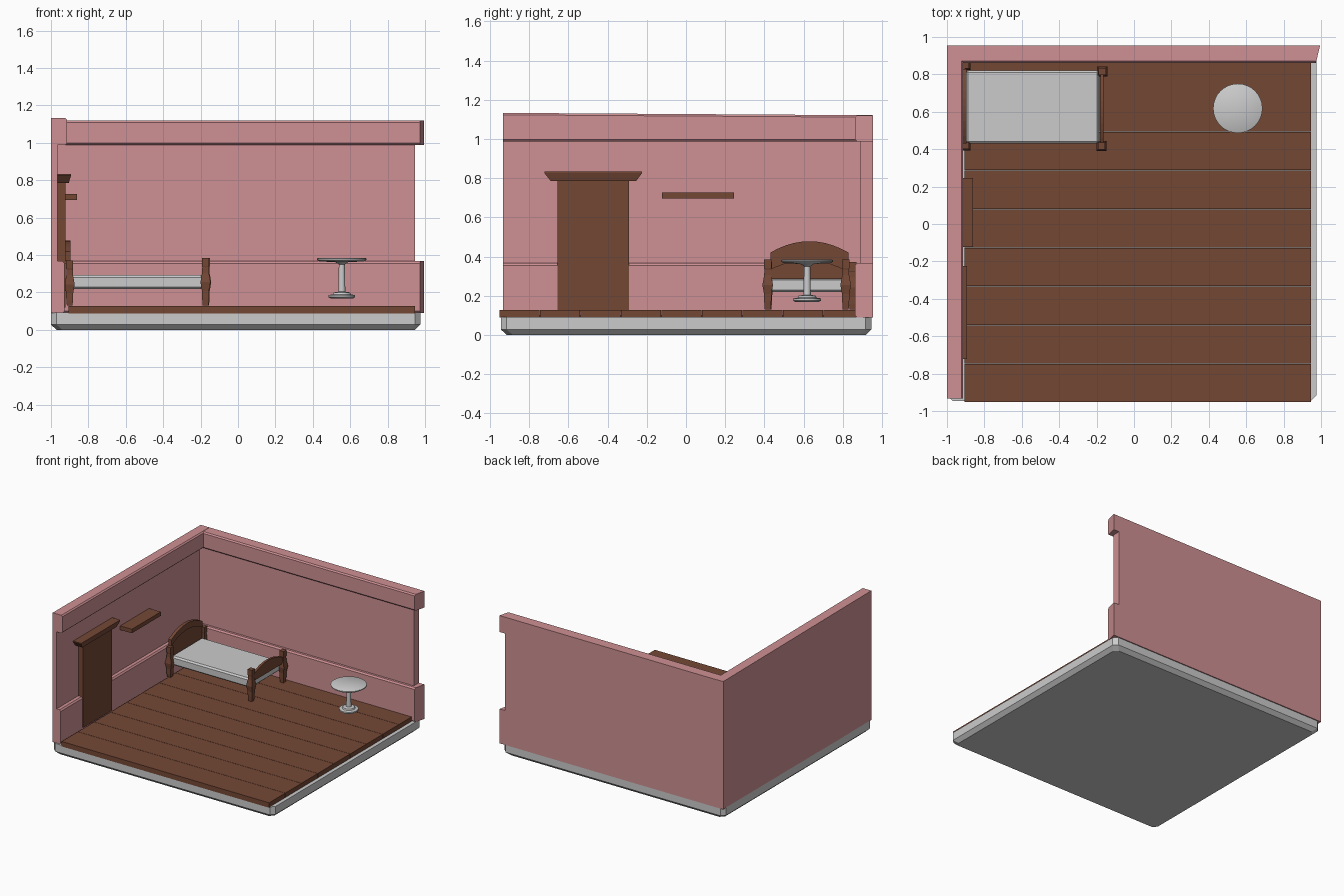
import bpy, bmesh, math
from mathutils import Vector

if "Cube" in bpy.data.objects:
    bpy.data.objects.remove(bpy.data.objects["Cube"])


def material(name, rgb):
    m = bpy.data.materials.new(name)
    m.diffuse_color = (*rgb, 1)
    m.use_nodes = True
    m.node_tree.nodes["Principled BSDF"].inputs["Base Color"].default_value = m.diffuse_color
    return m


PINK = material("pink plaster", (0.62, 0.28, 0.295))
BROWN = material("brown wood", (0.175, 0.064, 0.036))
WHITE = material("light grey", (0.6, 0.6, 0.6))


def finish(bm, name, mat, bevel=0, smooth=False):
    bmesh.ops.recalc_face_normals(bm, faces=bm.faces)
    me = bpy.data.meshes.new(name)
    bm.to_mesh(me)
    bm.free()
    me.materials.append(mat)
    ob = bpy.data.objects.new(name, me)
    bpy.context.collection.objects.link(ob)
    if bevel:
        mod = ob.modifiers.new("bevel", 'BEVEL')
        mod.width, mod.segments = bevel, 1
    if smooth:
        bpy.ops.object.select_all(action='DESELECT')
        bpy.context.view_layer.objects.active = ob
        ob.select_set(True)
        bpy.ops.object.shade_smooth_by_angle(angle=math.radians(35))
    return ob


def loft(bm, rings):
    """Join rings of equal point count and cap both ends."""
    vs = [[bm.verts.new(p) for p in r] for r in rings]
    n = len(vs[0])
    for a, b in zip(vs, vs[1:]):
        for i in range(n):
            bm.faces.new((a[i], a[(i + 1) % n], b[(i + 1) % n], b[i]))
    bm.faces.new(vs[0])
    bm.faces.new(vs[-1])


def rect(x0, x1, y0, y1, z):
    return [(x0, y0, z), (x1, y0, z), (x1, y1, z), (x0, y1, z)]


def box(name, mat, x0, x1, y0, y1, z0, z1, bevel=0):
    bm = bmesh.new()
    loft(bm, [rect(x0, x1, y0, y1, z0), rect(x0, x1, y0, y1, z1)])
    return finish(bm, name, mat, bevel)


# Base slab with chamfered underside and cut corners
def octagon(d, z):
    x0, x1, y0, y1, c = -1 + d, 0.975 - d, -0.945 + d, 0.947 - d, 0.03
    return [(x0 + c, y0, z), (x1 - c, y0, z), (x1, y0 + c, z), (x1, y1 - c, z),
            (x1 - c, y1, z), (x0 + c, y1, z), (x0, y1 - c, z), (x0, y0 + c, z)]


bm = bmesh.new()
loft(bm, [octagon(0.03, 0), octagon(0, 0.028), octagon(0, 0.092)])
finish(bm, "base_slab", WHITE)

# Floor planks
for i in range(9):
    y0 = -0.953 + i * 0.2068
    box(f"floor_plank_{i + 1}", BROWN, -0.905, 0.945, y0, min(y0 + 0.2045, 0.9),
        0.088, 0.128)


# Walls: (depth from outer face, height) profile with lower and upper trims
def wall_profile(panel, low, high, top):
    c = 0.01
    lower = [(0, 0.09), (low - c, 0.09), (low, 0.1), (low, 0.355), (low - c, 0.367)]
    upper = [(high - c, 0.988), (high, 0.998), (high, top - c), (high - c, top), (0, top)]
    return lower, [(panel, 0.367), (panel, 0.988)], upper


# Left wall, rising slightly to the front
lo, mid, up = wall_profile(0.035, 0.072, 0.087, 1.121)
bm = bmesh.new()
loft(bm, [[(-1 + d, y, z + (0.012 if y < 0 and z > 1 else 0)) for d, z in lo + mid + up]
          for y in (-0.933, 0.953)])
finish(bm, "left_wall", PINK)

# Back wall, with trims running past the panel end
lo, mid, up = wall_profile(0.065, 0.093, 0.093, 1.12)
bm = bmesh.new()
loft(bm, [[(x, 0.955 - d, z) for d, z in lo + mid + up] for x in (-0.999, 0.945)])
finish(bm, "back_wall", PINK)
for name, prof in (("lower_trim_end", lo + [(0, 0.367)]),
                   ("upper_trim_end", [(0, 0.988)] + up)):
    bm = bmesh.new()
    loft(bm, [[(0.945, 0.955 - d, z) for d, z in prof],
              [(0.995 - d * 0.24, 0.955 - d, z) for d, z in prof]])
    finish(bm, name, PINK)

# Door, flared lintel and shelf
box("door", BROWN, -0.966, -0.922, -0.655, -0.29, 0.12, 0.79)
bm = bmesh.new()
loft(bm, [rect(-0.966, -0.905, -0.69, -0.255, 0.785),
          rect(-0.966, -0.893, -0.722, -0.225, 0.825),
          rect(-0.966, -0.893, -0.722, -0.225, 0.833)])
finish(bm, "door_lintel", BROWN)
box("shelf", BROWN, -0.966, -0.861, -0.123, 0.246, 0.695, 0.727)

# Bed posts with a swollen middle
POST = [(0.13, 0.015), (0.17, 0.018), (0.21, 0.019), (0.255, 0.027),
        (0.305, 0.018), (0.335, 0.017), (0.34, 0.019), (0.385, 0.019)]
for name, x, y, dz in (("head_post_front", -0.9, 0.42, -0.013),
                       ("head_post_back", -0.9, 0.85, -0.013),
                       ("foot_post_front", -0.174, 0.417, 0),
                       ("foot_post_back", -0.17, 0.815, 0)):
    bm = bmesh.new()
    loft(bm, [rect(x - w, x + w, y - w, y + w, z if i == 0 else z + dz)
              for i, (z, w) in enumerate(POST)])
    finish(bm, name, BROWN)


# Arched bed boards
def arched_board(name, x0, x1, y0, y1, z0, side, peak, arch_bottom=0):
    n = 10
    bm = bmesh.new()
    pts = []
    for i in range(n + 1):
        t = i / n
        pts.append((y0 + (y1 - y0) * t, side + (peak - side) * 4 * t * (1 - t)))
    low = [(y, z0 + (z - side) * arch_bottom) for y, z in reversed(pts)]
    loft(bm, [[(x, y, z) for y, z in pts + low] for x in (x0, x1)])
    finish(bm, name, BROWN)


arched_board("headboard", -0.918, -0.903, 0.43, 0.835, 0.24, 0.375, 0.43)
arched_board("headboard_rim", -0.922, -0.896, 0.43, 0.83, 0.37, 0.42, 0.478, 1)
arched_board("footboard", -0.18, -0.162, 0.42, 0.815, 0.285, 0.33, 0.382)

# Mattress
box("mattress", WHITE, -0.9, -0.187, 0.43, 0.822, 0.218, 0.292, 0.012)

# Round pedestal table
bm = bmesh.new()
profile = [(0, 0.168), (0.06, 0.168), (0.071, 0.175), (0.071, 0.186), (0.048, 0.19),
           (0.044, 0.2), (0.019, 0.204), (0.016, 0.35), (0.035, 0.362), (0.12, 0.366),
           (0.132, 0.374), (0.132, 0.381), (0.126, 0.385), (0, 0.385)]
vs = [bm.verts.new((0.555 + r, 0.618, z)) for r, z in profile]
es = [bm.edges.new(p) for p in zip(vs, vs[1:])]
bmesh.ops.spin(bm, geom=vs + es, cent=Vector((0.555, 0.618, 0)), axis=(0, 0, 1),
               angle=2 * math.pi, steps=32)
bmesh.ops.remove_doubles(bm, verts=bm.verts, dist=0.0005)
finish(bm, "round_table", WHITE, smooth=True)
